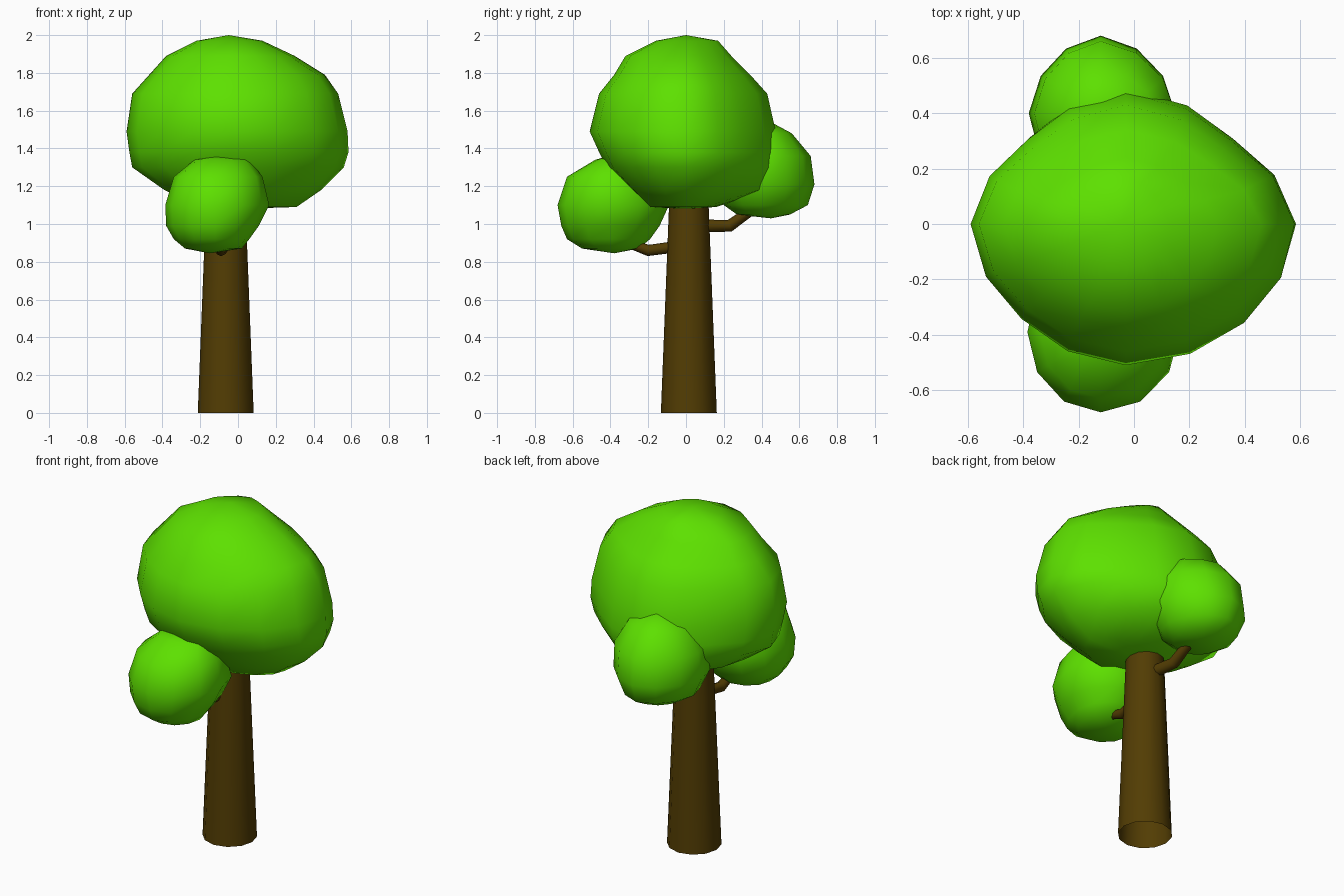
import bpy, bmesh, math
from mathutils import Vector

if "Cube" in bpy.data.objects:
    bpy.data.objects.remove(bpy.data.objects["Cube"])


def material(name, color):
    m = bpy.data.materials.new(name)
    m.diffuse_color = (*color, 1)
    m.use_nodes = True
    m.node_tree.nodes["Principled BSDF"].inputs["Base Color"].default_value = m.diffuse_color
    return m


GREEN = material("leaf_green", (0.11, 0.75, 0.0))
BROWN = material("bark_brown", (0.085, 0.046, 0.001))


def loft(name, rings, mat, tip=None, base=None, capped=True):
    """Join rings of points; close the ends with tip points or flat caps."""
    bm = bmesh.new()
    loops = [[bm.verts.new(p) for p in r] for r in rings]
    n = len(loops[0])
    for a, b in zip(loops, loops[1:]):
        for i in range(n):
            j = (i + 1) % n
            bm.faces.new((a[i], a[j], b[j], b[i]))
    for loop, point in ((loops[0], base), (loops[-1], tip)):
        if point is not None:
            v = bm.verts.new(point)
            for i in range(n):
                bm.faces.new((loop[i], loop[(i + 1) % n], v))
        elif capped:
            bm.faces.new(loop)
    bmesh.ops.recalc_face_normals(bm, faces=bm.faces)
    me = bpy.data.meshes.new(name)
    bm.to_mesh(me)
    bm.free()
    me.materials.append(mat)
    ob = bpy.data.objects.new(name, me)
    bpy.context.collection.objects.link(ob)
    bpy.context.view_layer.objects.active = ob
    ob.select_set(True)
    bpy.ops.object.shade_smooth_by_angle(angle=math.radians(60))
    ob.select_set(False)
    return ob


def foliage(name, cx, cy, levels, top, bottom, n=12, flatten=(0, 0, 0, 0)):
    """Leaf clump: each level is z, xmin, xmax, ymin, ymax.
    flatten pulls in the diagonals of the four quadrants (NE, NW, SW, SE)."""
    rings = []
    for z, x0, x1, y0, y1 in levels:
        ring = []
        for i in range(n):
            a = 2 * math.pi * i / n
            c, s = math.cos(a), math.sin(a)
            k = 1 - flatten[int(4 * i / n)] * math.sin(2 * a) ** 2
            rx = x1 - cx if c > 0 else cx - x0
            ry = y1 - cy if s > 0 else cy - y0
            ring.append((cx + k * c * rx, cy + k * s * ry, z))
        rings.append(ring)
    return loft(name, rings, GREEN, top, bottom)


def branch(name, path, radii, n=8):
    """Bent tapering limb lying near the y-z plane."""
    rings = []
    for k, p in enumerate(path):
        d = Vector(path[min(k + 1, len(path) - 1)]) - Vector(path[max(k - 1, 0)])
        side = Vector((1, 0, 0))
        up = d.cross(side).normalized()
        rings.append([Vector(p) + radii[k] * (math.cos(t) * side + math.sin(t) * up)
                      for t in (2 * math.pi * i / n for i in range(n))])
    return loft(name, rings, BROWN)


# Trunk, open at the foot
loft("trunk", [[(-0.065 + r * math.cos(t), 0.015 + r * math.sin(t), z)
                for t in (2 * math.pi * i / 12 for i in range(12))]
               for z, r in ((0, 0.148), (1.12, 0.104))], BROWN, capped=False)

# Branches
branch("front_branch", [(-0.075, -0.05, 0.88), (-0.09, -0.2, 0.86), (-0.09, -0.34, 0.91)],
       (0.03, 0.03, 0.022))
branch("back_branch", [(-0.07, 0.08, 0.99), (-0.09, 0.23, 0.99), (-0.11, 0.40, 1.11)],
       (0.035, 0.032, 0.024))

# Main crown
foliage("crown", -0.03, 0.0, [
    (1.09, -0.2, 0.31, -0.2, 0.16),
    (1.18, -0.39, 0.44, -0.3, 0.44),
    (1.30, -0.56, 0.56, -0.42, 0.485),
    (1.38, -0.575, 0.585, -0.46, 0.49),
    (1.49, -0.59, 0.58, -0.51, 0.475),
    (1.69, -0.56, 0.53, -0.46, 0.43),
    (1.79, -0.47, 0.46, -0.38, 0.34),
    (1.89, -0.38, 0.30, -0.32, 0.24),
    (1.97, -0.22, 0.13, -0.16, 0.17)],
    (-0.05, 0, 2.0), (0, 0, 1.08), 16, (0.11, 0.10, 0.05, 0.01))

# Small lower clump at the front
foliage("front_clump", -0.12, -0.39, [
    (0.87, -0.28, 0.02, -0.55, -0.25),
    (0.92, -0.34, 0.06, -0.63, -0.19),
    (0.99, -0.38, 0.11, -0.66, -0.14),
    (1.10, -0.385, 0.165, -0.68, -0.09),
    (1.25, -0.34, 0.13, -0.63, -0.14),
    (1.34, -0.23, 0.06, -0.48, -0.28)],
    (-0.1, -0.41, 1.36), (-0.15, -0.38, 0.845), 12)

# Small clump at the back
foliage("back_clump", -0.12, 0.4, [
    (1.05, -0.25, 0.02, 0.27, 0.55),
    (1.10, -0.33, 0.09, 0.20, 0.645),
    (1.21, -0.38, 0.15, 0.13, 0.68),
    (1.36, -0.36, 0.15, 0.13, 0.66),
    (1.48, -0.27, 0.08, 0.24, 0.56)],
    (-0.11, 0.43, 1.55), (-0.12, 0.45, 1.03), 12, (0.05, 0.05, 0, 0))
